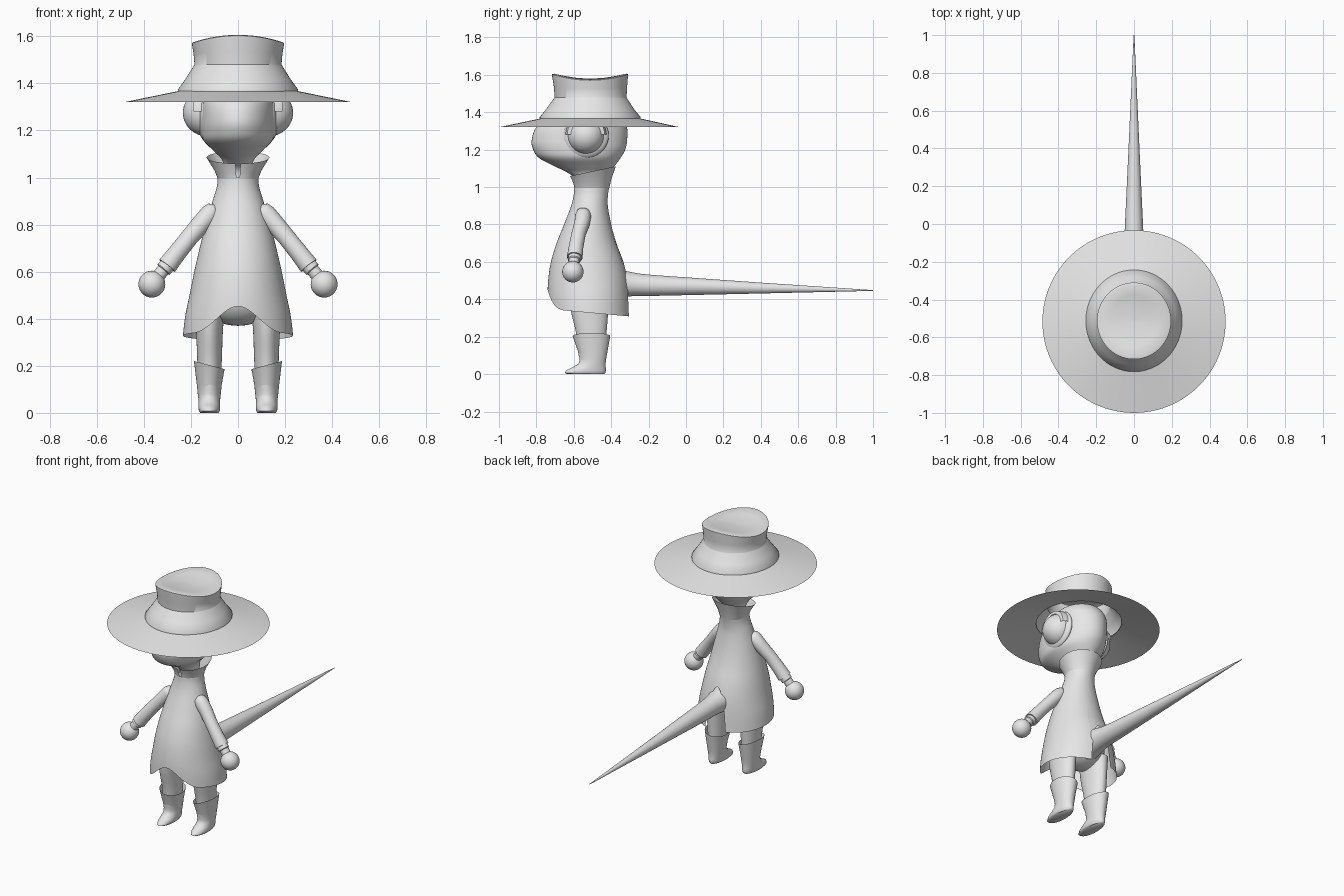
import bpy, bmesh, math
from mathutils import Vector

if "Cube" in bpy.data.objects:
    bpy.data.objects.remove(bpy.data.objects["Cube"])

grey = bpy.data.materials.new("plain grey")
grey.diffuse_color = (0.8, 0.8, 0.8, 1)
grey.use_nodes = True
grey.node_tree.nodes["Principled BSDF"].inputs["Base Color"].default_value = grey.diffuse_color


def finish(name, bm, mirror=False, angle=40):
    bmesh.ops.recalc_face_normals(bm, faces=bm.faces)
    me = bpy.data.meshes.new(name)
    bm.to_mesh(me)
    bm.free()
    me.materials.append(grey)
    ob = bpy.data.objects.new(name, me)
    bpy.context.collection.objects.link(ob)
    if mirror:
        ob.modifiers.new("Mirror", 'MIRROR')
    bpy.ops.object.select_all(action='DESELECT')
    ob.select_set(True)
    bpy.context.view_layer.objects.active = ob
    bpy.ops.object.shade_smooth_by_angle(angle=math.radians(angle))
    return ob


def skin(name, grid, closed=True, caps=(False, False), **kw):
    """Skin a grid of rings with faces."""
    bm = bmesh.new()
    rings = [[bm.verts.new(p) for p in ring] for ring in grid]
    n = len(rings[0])
    for a, b in zip(rings, rings[1:]):
        for i in range(n if closed else n - 1):
            j = (i + 1) % n
            bm.faces.new((a[i], a[j], b[j], b[i]))
    for ring, cap in zip((rings[0], rings[-1]), caps):
        if cap:
            bm.faces.new(ring)
    return finish(name, bm, **kw)


def smooth_rows(rows, steps=5):
    """Catmull-Rom resampling of profile rows."""
    out = []
    for i in range(len(rows) - 1):
        p0, p1 = rows[max(i - 1, 0)], rows[i]
        p2, p3 = rows[i + 1], rows[min(i + 2, len(rows) - 1)]
        for s in range(steps):
            t = s / steps
            out.append([0.5 * (2 * b + (c - a) * t + (2 * a - 5 * b + 4 * c - d) * t * t
                               + (3 * b - a - 3 * c + d) * t ** 3)
                        for a, b, c, d in zip(p0, p1, p2, p3)])
    return out + [list(rows[-1])]


def ring(row, angles, cx=0.0, wave=None):
    """Row: front y, back y, half width, z, wave height. Angle 0 faces front."""
    yf, yb, w, z, amp = (list(row) + [0.0])[:5]
    return [(cx + w * math.sin(a), (yf + yb) / 2 - (yb - yf) / 2 * math.cos(a),
             z + (amp * wave(a) if wave else 0)) for a in angles]


def loft(name, rows, n=64, cx=0.0, wave=None, gap=0.0, **kw):
    count = n + 1 if gap else n
    angles = [gap + (2 * math.pi - 2 * gap) * i / n for i in range(count)]
    return skin(name, [ring(r, angles, cx, wave) for r in rows], closed=not gap, **kw)


def tube(name, pts, n=32, **kw):
    """Round tube through (x, y, z, radius) points."""
    grid = []
    for i, p in enumerate(pts):
        d = Vector(pts[min(i + 1, len(pts) - 1)][:3]) - Vector(pts[max(i - 1, 0)][:3])
        q = d.to_track_quat('Z', 'Y')
        grid.append([Vector(p[:3]) + q @ Vector((p[3] * math.cos(2 * math.pi * k / n),
                                                 p[3] * math.sin(2 * math.pi * k / n), 0))
                     for k in range(n)])
    return skin(name, grid, caps=(True, True), **kw)


def ball(name, c, r, mirror=False):
    bm = bmesh.new()
    bmesh.ops.create_uvsphere(bm, u_segments=40, v_segments=24, radius=1)
    for v in bm.verts:
        v.co = Vector((c[k] + v.co[k] * r[k] for k in range(3)))
    return finish(name, bm, mirror=mirror)


# Hat: brim, sloping base and saddle-topped crown
loft("hat_brim", [(-1.0, -0.033, 0.485, 1.32), (-0.772, -0.25, 0.25, 1.368)], n=96)
loft("hat_base", [(-0.782, -0.243, 0.255, 1.366), (-0.782, -0.243, 0.255, 1.374),
                  (-0.745, -0.28, 0.222, 1.42), (-0.706, -0.315, 0.188, 1.475)], n=96)
loft("hat_crown", [(-0.706, -0.315, 0.188, 1.475), (-0.702, -0.318, 0.185, 1.48),
                   (-0.706, -0.315, 0.189, 1.53, 0.003), (-0.715, -0.311, 0.195, 1.575, 0.012),
                   (-0.716, -0.31, 0.196, 1.587, 0.016), (-0.705, -0.32, 0.186, 1.591, 0.015),
                   (-0.65, -0.375, 0.13, 1.586, 0.008), (-0.58, -0.445, 0.065, 1.581, 0.002),
                   (-0.515, -0.511, 0.002, 1.58)],
     n=96, wave=lambda a: math.cos(2 * a), caps=(False, True))

# Head with rounded snout, continuing down into the neck
loft("head", smooth_rows([(-0.57, -0.44, 0.06, 0.96), (-0.575, -0.44, 0.06, 1.03),
                          (-0.63, -0.42, 0.068, 1.075), (-0.70, -0.385, 0.1, 1.11),
                          (-0.785, -0.35, 0.145, 1.155), (-0.817, -0.325, 0.156, 1.2),
                          (-0.825, -0.315, 0.158, 1.25), (-0.80, -0.315, 0.158, 1.32),
                          (-0.72, -0.335, 0.15, 1.38), (-0.64, -0.385, 0.11, 1.43),
                          (-0.52, -0.5, 0.008, 1.455)]), caps=(True, True))

# Side eyes with sockets and arched lids
ball("eye_socket", (0.14, -0.535, 1.275), (0.035, 0.122, 0.118), mirror=True)
ball("eyeball", (0.13, -0.535, 1.275), (0.104, 0.1, 0.1), mirror=True)
arch = [math.pi * i / 32 for i in range(33)]
skin("eyelid", [[(x, -0.535 + r * math.cos(a), 1.28 + r * math.sin(a)) for a in arch]
                for x, r in ((0.11, 0.11), (0.165, 0.109), (0.188, 0.1), (0.19, 0.08))],
     closed=False, mirror=True)

# Coat: hem arched at the front and slit at the back around the tail
coat_rows = smooth_rows([(-0.735, -0.293, 0.238, 0.28), (-0.74, -0.3, 0.226, 0.4),
                         (-0.737, -0.31, 0.206, 0.5), (-0.722, -0.335, 0.186, 0.6),
                         (-0.692, -0.372, 0.163, 0.7), (-0.652, -0.4, 0.137, 0.8),
                         (-0.614, -0.418, 0.108, 0.9), (-0.6, -0.417, 0.09, 0.96),
                         (-0.597, -0.41, 0.086, 1.0)], 8)


def coat_row(z):
    for a, b in zip(coat_rows, coat_rows[1:]):
        if z <= b[3]:
            t = (z - a[3]) / (b[3] - a[3])
            return [p + (q - p) * t for p, q in zip(a, b)]
    return coat_rows[-1]


def hem(a):
    x, y = 0.235 * math.sin(a), -0.515 - 0.222 * math.cos(a)
    z = 0.34 - 0.09 * (y + 0.65)
    if math.cos(a) > 0 and abs(x) < 0.19:
        z += 0.105 * math.cos(math.pi * x / 0.38) ** 2
    if math.cos(a) < 0 and abs(x) < 0.072:
        z += 0.27 * math.sqrt(1 - (x / 0.072) ** 2)
    return z


around = [2 * math.pi * i / 160 for i in range(160)]
skin("coat", [[ring(coat_row(hem(a) + (1.0 - hem(a)) * k / 32), [a])[0] for a in around]
              for k in range(33)])

# Upright flared collar, split at the front
loft("collar", [(-0.597, -0.41, 0.086, 0.995, 0), (-0.602, -0.4, 0.1, 1.03, 0.01),
                (-0.62, -0.375, 0.133, 1.085, 0.026)],
     wave=lambda a: -math.cos(a), gap=0.08)

# Sleeves, wrists and ball hands
tube("sleeve", [(0.09, -0.548, 0.877, 0.015), (0.1, -0.549, 0.866, 0.035),
                (0.118, -0.55, 0.845, 0.043), (0.155, -0.556, 0.805, 0.041),
                (0.206, -0.575, 0.746, 0.038), (0.26, -0.588, 0.678, 0.039),
                (0.301, -0.595, 0.625, 0.042)], mirror=True)
tube("wrist", [(0.295, -0.594, 0.633, 0.034), (0.316, -0.598, 0.609, 0.034),
               (0.318, -0.598, 0.607, 0.028), (0.35, -0.603, 0.567, 0.028)], mirror=True)
ball("hand", (0.366, -0.605, 0.547), (0.057, 0.057, 0.057), mirror=True)

# Hips and legs
ball("hips", (0, -0.515, 0.5), (0.17, 0.13, 0.13))
loft("leg", smooth_rows([(-0.575, -0.435, 0.046, 0.1), (-0.588, -0.425, 0.052, 0.22),
                         (-0.618, -0.415, 0.057, 0.35), (-0.63, -0.41, 0.066, 0.46)]),
     n=40, cx=0.121, mirror=True, caps=(True, True))

# Boots with slanted tops and low toes
loft("boot", [(-0.635, -0.437, 0.038, 0.0), (-0.648, -0.43, 0.044, 0.007),
              (-0.64, -0.428, 0.046, 0.02), (-0.61, -0.429, 0.046, 0.035),
              (-0.575, -0.43, 0.046, 0.055), (-0.568, -0.427, 0.049, 0.08),
              (-0.577, -0.42, 0.053, 0.12), (-0.606, -0.405, 0.065, 0.203, 0.017)],
     n=40, cx=0.122, wave=math.sin, mirror=True, caps=(True, False), angle=50)

# Long pointed tail
tube("tail", [(0, -0.46, 0.49, 0.1), (0, -0.38, 0.485, 0.082), (0, -0.32, 0.482, 0.068),
              (0, -0.26, 0.478, 0.06), (0, -0.18, 0.474, 0.056), (0, 0.4, 0.46, 0.029),
              (0, 1.0, 0.447, 0.002)])
